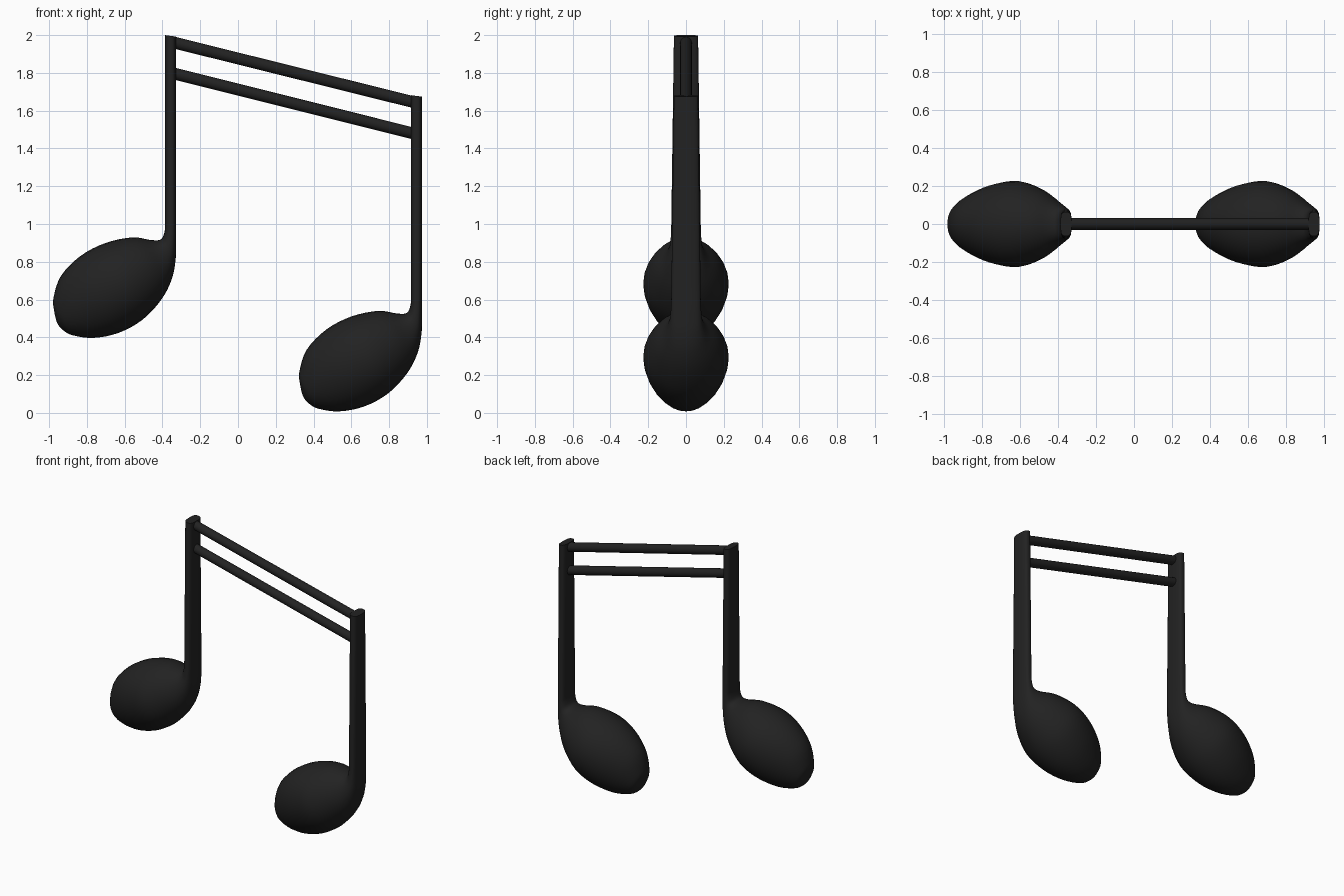
import bpy, bmesh, math
from mathutils import Vector

if "Cube" in bpy.data.objects:
    bpy.data.objects.remove(bpy.data.objects["Cube"])

black = bpy.data.materials.new("black")
black.diffuse_color = (0.016, 0.016, 0.016, 1)
black.use_nodes = True
black.node_tree.nodes["Principled BSDF"].inputs["Base Color"].default_value = black.diffuse_color

# Note sections: upper edge (x, z), lower edge (x, z), half depth in y
SECTIONS = [
    (-0.958, 0.478, -0.958, 0.478, 0.0),
    (-0.975, 0.550, -0.925, 0.437, 0.06),
    (-0.977, 0.608, -0.875, 0.411, 0.10),
    (-0.938, 0.724, -0.766, 0.397, 0.155),
    (-0.835, 0.830, -0.634, 0.423, 0.208),
    (-0.703, 0.899, -0.507, 0.492, 0.225),
    (-0.560, 0.929, -0.407, 0.598, 0.178),
    (-0.460, 0.915, -0.352, 0.704, 0.118),
    (-0.409, 0.918, -0.331, 0.804, 0.09),
    (-0.390, 0.955, -0.328, 0.894, 0.081),
    (-0.386, 1.000, -0.328, 1.000, 0.078),
]
SIDES, STEPS = 28, 4


def smooth_sections():
    # Catmull-Rom through the sections, with a rounded tip and a straight exit
    s = [Vector(v) for v in SECTIONS]
    a = s[1]
    before = Vector((a[2], a[3], a[0], a[1], -a[4]))
    after = s[-1] + Vector((0, 0.1, 0, 0.1, 0))
    p = [before] + s + [after]
    out = []
    for i in range(1, len(p) - 2):
        for k in range(STEPS):
            t = k / STEPS
            p0, p1, p2, p3 = p[i - 1:i + 3]
            out.append(0.5 * (2 * p1 + (p2 - p0) * t
                              + (2 * p0 - 5 * p1 + 4 * p2 - p3) * t * t
                              + (3 * p1 - p0 - 3 * p2 + p3) * t ** 3))
    return out + [s[-1]]


def add_note(name, dx, dz, top):
    # Head flowing into its stem as one lofted skin
    rows = [Vector((v[0] + dx, v[1] + dz, v[2] + dx, v[3] + dz, v[4]))
            for v in smooth_sections()]
    rows.append(Vector((-0.386 + dx, top, -0.328 + dx, top - 0.008, 0.064)))
    bm = bmesh.new()
    first = rows[0]
    tip = bm.verts.new((first[0], 0, first[1]))
    previous = None
    for n, r in enumerate(rows[1:]):
        upper, lower = Vector((r[0], 0, r[1])), Vector((r[2], 0, r[3]))
        mid, half = (upper + lower) / 2, (upper - lower) / 2
        # The stem is squarer than the head
        e = 1.0 - 0.35 * max(0.0, min(1.0, (n - 24) / 14))
        ring = []
        for i in range(SIDES):
            t = 2 * math.pi * i / SIDES
            c, s = math.cos(t), math.sin(t)
            c = math.copysign(abs(c) ** e, c)
            s = math.copysign(abs(s) ** e, s)
            ring.append(bm.verts.new(mid + half * c + Vector((0, r[4] * s, 0))))
        for i in range(SIDES):
            j = (i + 1) % SIDES
            if previous:
                bm.faces.new((previous[i], previous[j], ring[j], ring[i]))
            else:
                bm.faces.new((tip, ring[j], ring[i]))
        previous = ring
    bm.faces.new(previous)
    bmesh.ops.recalc_face_normals(bm, faces=bm.faces)
    mesh = bpy.data.meshes.new(name)
    bm.to_mesh(mesh)
    bm.free()
    obj = bpy.data.objects.new(name, mesh)
    bpy.context.collection.objects.link(obj)
    finish(obj, name)


def add_beam(name, z_left, z_right):
    a, b = Vector((-0.345, 0, z_left)), Vector((0.93, 0, z_right))
    d = b - a
    bpy.ops.mesh.primitive_cylinder_add(
        vertices=16, radius=0.031, depth=d.length, location=(a + b) / 2,
        rotation=(0, math.atan2(d.x, d.z), 0))
    finish(bpy.context.object, name)


def finish(obj, name):
    obj.name = name
    obj.data.materials.append(black)
    bpy.ops.object.select_all(action='DESELECT')
    obj.select_set(True)
    bpy.context.view_layer.objects.active = obj
    bpy.ops.object.shade_smooth_by_angle(angle=math.radians(40))


# Two notes, the right one lower
add_note("left_note", 0, 0, 2.0)
add_note("right_note", 1.302, -0.389, 1.682)

# Two sloping beams between the stems
add_beam("upper_beam", 1.962, 1.645)
add_beam("lower_beam", 1.798, 1.479)
